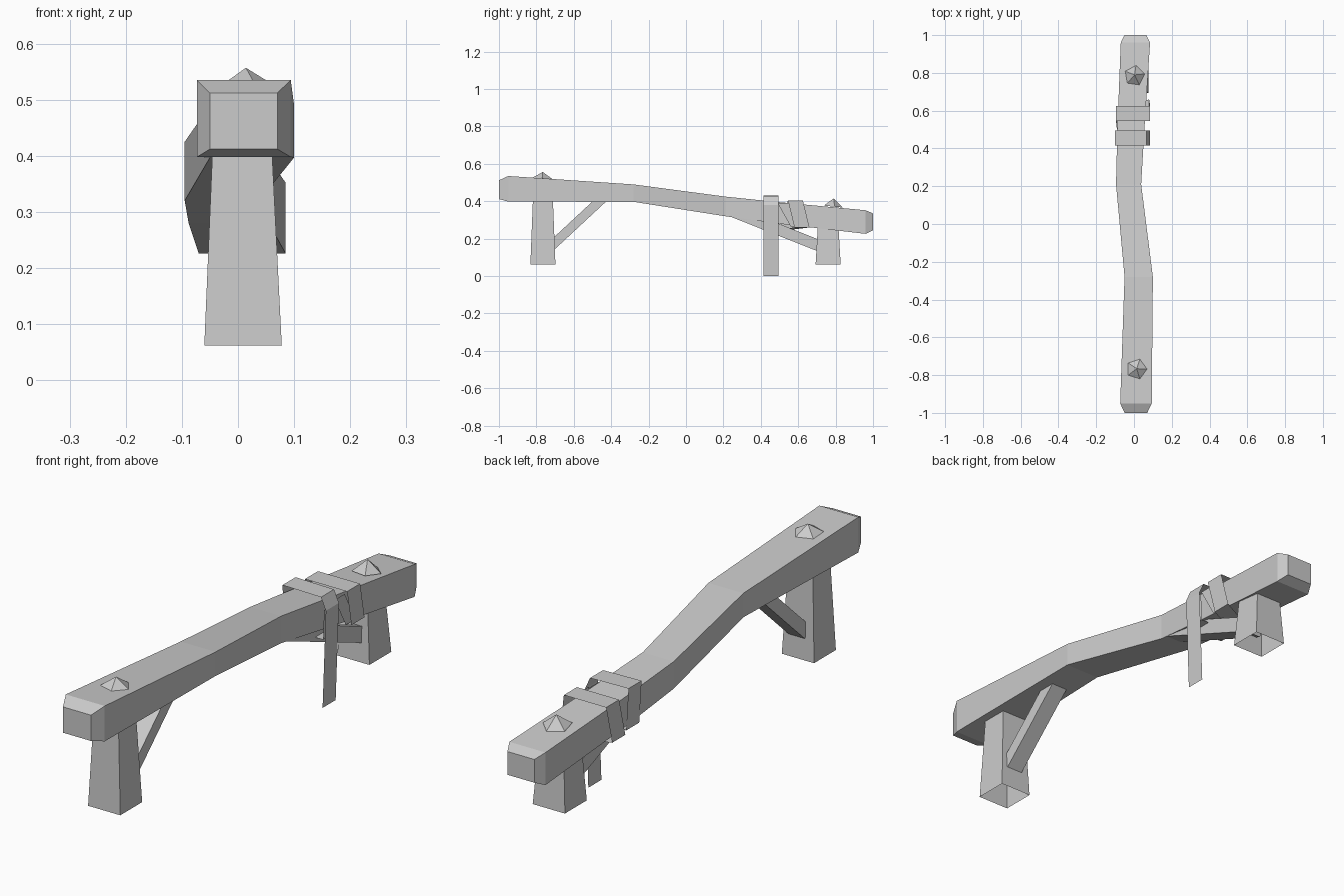
import bpy
import math
from mathutils import Vector

cube = bpy.data.objects.get("Cube")
if cube:
    bpy.data.objects.remove(cube, do_unlink=True)

grey = bpy.data.materials.new("plain grey")
grey.use_nodes = True
COLOUR = (0.6, 0.6, 0.6, 1)
grey.diffuse_color = COLOUR
grey.node_tree.nodes["Principled BSDF"].inputs["Base Color"].default_value = COLOUR


def make(name, verts, faces):
    mesh = bpy.data.meshes.new(name)
    mesh.from_pydata(verts, [], faces)
    mesh.materials.append(grey)
    obj = bpy.data.objects.new(name, mesh)
    bpy.context.collection.objects.link(obj)
    return obj


def loft(name, rings, cap_start=True, cap_end=True):
    """Skin four-cornered rings, optionally closing the ends."""
    verts = [v for ring in rings for v in ring]
    faces = []
    for r in range(len(rings) - 1):
        for i in range(4):
            a, b = r * 4 + i, r * 4 + (i + 1) % 4
            faces.append((a, b, b + 4, a + 4))
    if cap_start:
        faces.append((3, 2, 1, 0))
    if cap_end:
        n = len(verts)
        faces.append((n - 4, n - 3, n - 2, n - 1))
    return make(name, verts, faces)


def strip(name, path):
    """Thin ribbon: each path point is x, z, first y, second y."""
    verts = []
    for x, z, y0, y1 in path:
        verts += [(x, y0, z), (x, y1, z)]
    faces = [(2 * i, 2 * i + 1, 2 * i + 3, 2 * i + 2) for i in range(len(path) - 1)]
    return make(name, verts, faces)


# Crooked beam with chamfered ends: y, x range, z range
sections = [
    (-1.0, -0.05, 0.07, 0.412, 0.512),
    (-0.95, -0.073, 0.094, 0.398, 0.535),
    (-0.28, -0.05, 0.10, 0.397, 0.49),
    (0.21, -0.095, 0.038, 0.32, 0.425),
    (0.50, -0.088, 0.055, 0.28, 0.395),
    (0.96, -0.07, 0.085, 0.226, 0.352),
    (1.0, -0.05, 0.065, 0.245, 0.335),
]
loft("beam", [[(x0, y, z0), (x1, y, z0), (x1, y, z1), (x0, y, z1)]
              for y, x0, x1, z0, z1 in sections])


# Tapered posts, open underneath
def post(name, y, top):
    rings = []
    for x0, x1, half, z in ((-0.06, 0.078, 0.067, 0.062), (-0.045, 0.06, 0.053, top)):
        rings.append([(x0, y - half, z), (x1, y - half, z),
                      (x1, y + half, z), (x0, y + half, z)])
    loft(name, rings, cap_start=False)


post("front_post", -0.765, 0.42)
post("rear_post", 0.76, 0.30)


# Diagonal braces
def brace(name, x, low, high, width, thick):
    a, b = Vector((x, *low)), Vector((x, *high))
    along = (b - a).normalized()
    up = along.cross(Vector((1, 0, 0))) * thick / 2
    side = Vector((width / 2, 0, 0))
    loft(name, [[p - side - up, p + side - up, p + side + up, p - side + up]
                for p in (a, b)])


brace("front_brace", 0.015, (-0.715, 0.165), (-0.43, 0.43), 0.07, 0.05)
brace("rear_brace", 0.005, (0.73, 0.155), (0.25, 0.345), 0.07, 0.06)

# Strap wound round the beam, with a hanging tail
Y0, Y1 = 0.415, 0.495
strip("hanging_strap", [
    (0.072, 0.0, Y0, Y1), (0.086, 0.38, Y0, Y1), (0.065, 0.427, Y0, Y1),
    (-0.10, 0.43, Y0, Y1), (-0.09, 0.265, Y0, Y1), (0.075, 0.265, Y0, Y1),
    (0.078, 0.38, Y0, Y1)])
strip("crossing_strap", [
    (0.07, 0.265, 0.56, 0.62), (0.072, 0.39, 0.49, 0.55)])
strip("second_strap", [
    (0.08, 0.26, 0.58, 0.66), (0.086, 0.405, 0.545, 0.625),
    (-0.095, 0.405, 0.545, 0.625), (-0.09, 0.25, 0.50, 0.58),
    (0.08, 0.26, 0.58, 0.66)])


# Five-sided pegs tilted with the beam
def peg(name, x, y, z, height, turn, tilt):
    verts = [(0, 0, height)]
    for i in range(5):
        a = math.radians(turn + 72 * i)
        verts.append((0.055 * math.cos(a), 0.055 * math.sin(a), 0))
    faces = [(0, 1 + i, 1 + (i + 1) % 5) for i in range(5)] + [(5, 4, 3, 2, 1)]
    obj = make(name, verts, faces)
    obj.location = (x, y, z)
    obj.rotation_euler.x = tilt


peg("front_peg", 0.014, -0.768, 0.523, 0.034, 0, -0.06)
peg("rear_peg", 0.003, 0.785, 0.372, 0.043, 10, -0.1)
